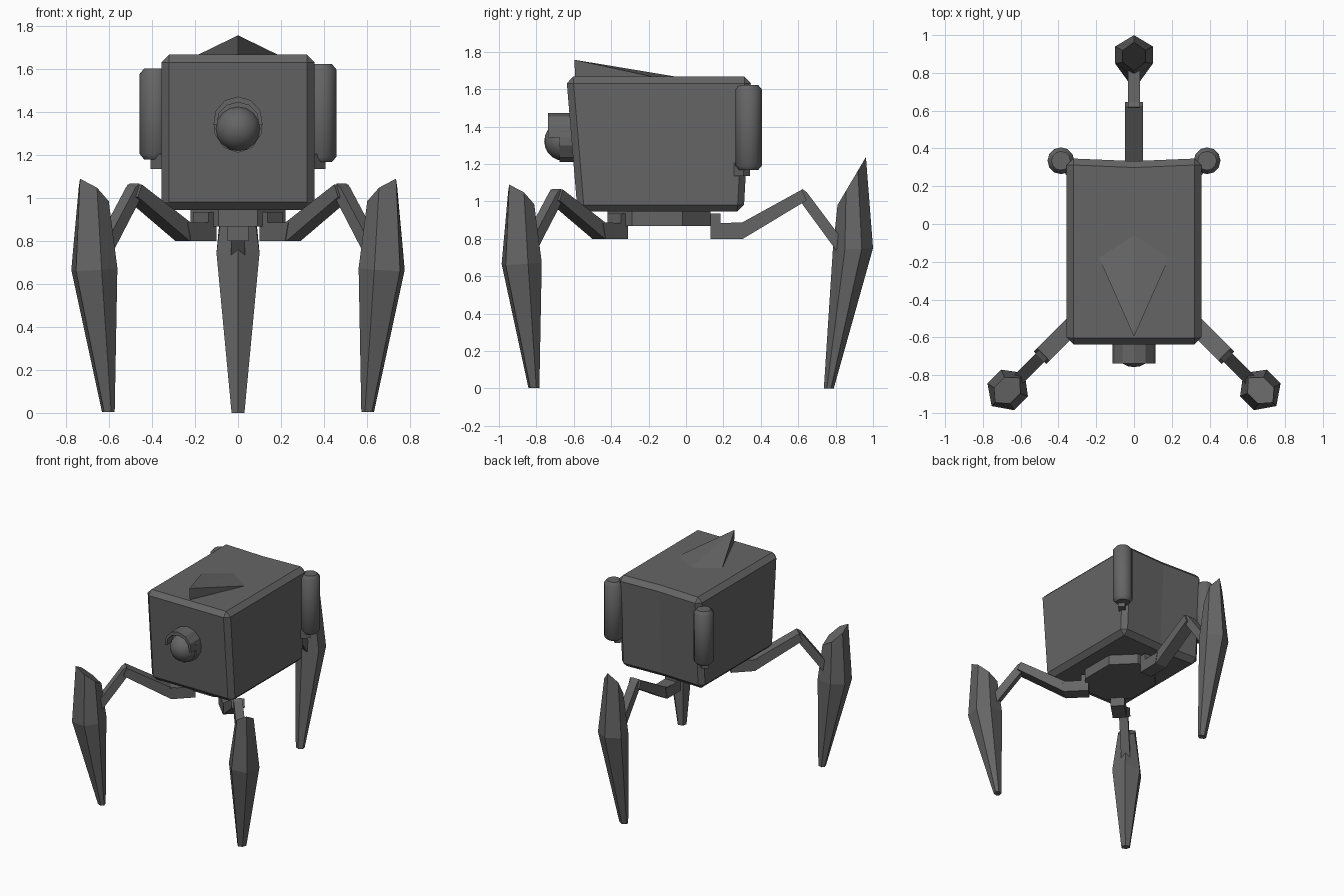
import bpy, bmesh, math
from mathutils import Vector, Matrix

if "Cube" in bpy.data.objects:
    bpy.data.objects.remove(bpy.data.objects["Cube"], do_unlink=True)

GREY = (0.13, 0.13, 0.13, 1)
metal = bpy.data.materials.new("dark grey metal")
metal.use_nodes = True
metal.diffuse_color = GREY
metal.node_tree.nodes["Principled BSDF"].inputs["Base Color"].default_value = GREY


def finish(name, bm, smooth=False, matrix=None):
    if matrix:
        bm.transform(matrix)
    bmesh.ops.recalc_face_normals(bm, faces=bm.faces)
    mesh = bpy.data.meshes.new(name)
    bm.to_mesh(mesh)
    bm.free()
    mesh.materials.append(metal)
    obj = bpy.data.objects.new(name, mesh)
    bpy.context.collection.objects.link(obj)
    if smooth:
        bpy.context.view_layer.objects.active = obj
        bpy.ops.object.select_all(action='DESELECT')
        obj.select_set(True)
        bpy.ops.object.shade_smooth_by_angle(angle=math.radians(40))
    return obj


def loft(name, rings, smooth=False, matrix=None):
    """Skin a stack of equal-length rings and cap both ends."""
    bm = bmesh.new()
    loops = [[bm.verts.new(p) for p in ring] for ring in rings]
    for a, b in zip(loops, loops[1:]):
        for i in range(len(a)):
            j = (i + 1) % len(a)
            bm.faces.new((a[i], a[j], b[j], b[i]))
    bm.faces.new(loops[0])
    bm.faces.new(loops[-1])
    return finish(name, bm, smooth, matrix)


def side_profile(name, points, half, matrix=None):
    """Extrude a (radius, height) outline sideways."""
    return loft(name, [[(r, s * half, z) for r, z in points] for s in (-1, 1)], False, matrix)


def circle(n, rx, ry, phase=0.0):
    return [(rx * math.cos(math.tau * i / n + phase), ry * math.sin(math.tau * i / n + phase))
            for i in range(n)]


# Body: tapered box with chamfered edges and a slightly dished back
bm = bmesh.new()
bmesh.ops.create_cube(bm, size=1)
for v in bm.verts:
    top, back = v.co.z > 0, v.co.y > 0
    y = (0.35 if top else 0.31) if back else (-0.64 if top else -0.58)
    v.co = (math.copysign(0.357, v.co.x), y, 1.667 if top else 0.945)
bmesh.ops.bisect_plane(bm, geom=bm.verts[:] + bm.edges[:] + bm.faces[:],
                       plane_co=(0, 0, 0), plane_no=(1, 0, 0))
for v in bm.verts:
    if abs(v.co.x) < 0.01 and v.co.y > 0:
        v.co.y -= 0.015
body = finish("body", bm)
chamfer = body.modifiers.new("chamfer", 'BEVEL')
chamfer.width = 0.036
chamfer.segments = 1
chamfer.limit_method = 'ANGLE'

# Roof fin: kite-shaped wedge rising to the front
bm = bmesh.new()
low, right, tail, left, peak = [bm.verts.new(p) for p in (
    (0, -0.592, 1.66), (0.185, -0.18, 1.667), (0, -0.06, 1.668),
    (-0.185, -0.18, 1.667), (0, -0.597, 1.757))]
for f in ((low, right, peak), (low, peak, left), (peak, right, tail),
          (peak, tail, left), (low, left, tail, right)):
    bm.faces.new(f)
finish("roof_fin", bm)

# Eye: socket, upper hood and lens
loft("eye_socket", [[(x, y, 1.34 + z) for x, z in circle(10, 0.115, 0.13, math.pi / 2)]
                    for y in (-0.58, -0.675)])
arc = [math.pi * (-0.04 + 1.08 * i / 6) for i in range(7)]
hood = [(0.115 * math.cos(a), 1.355 + 0.117 * math.sin(a)) for a in arc]
hood += [(0.098 * math.cos(a), 1.355 + 0.09 * math.sin(a)) for a in reversed(arc)]
loft("eye_hood", [[(x, y, z) for x, z in hood] for y in (-0.6, -0.738)])
bm = bmesh.new()
bmesh.ops.create_uvsphere(bm, u_segments=16, v_segments=10, radius=0.106)
finish("eye_lens", bm, True, Matrix.Translation((0, -0.652, 1.322)) @ Matrix.Rotation(math.pi / 2, 4, 'X'))

# Side canisters on the rear corners, each with a short bracket
for side, name, low, high in ((1, "left", 1.167, 1.623), (-1, "right", 1.18, 1.602)):
    rings = []
    for radius, z in ((0.05, low), (0.071, low + 0.025), (0.071, high - 0.025), (0.05, high)):
        rings.append([(side * 0.387 + x, 0.335 + y, z) for x, y in circle(12, radius, radius)])
    loft(name + "_canister", rings, True)
    bm = bmesh.new()
    bmesh.ops.create_cube(bm, size=1)
    finish(name + "_canister_bracket", bm, False,
           Matrix.Translation((side * 0.355, 0.29, 1.17)) @ Matrix.Rotation(side * math.pi / 4, 4, 'Z')
           @ Matrix.Diagonal((0.1, 0.05, 0.07, 1)))

# Hip plate under the body
half = [(0.09, -0.42), (0.22, -0.29), (0.22, -0.02), (0.07, 0.13)]
outline = half + [(-x, y) for x, y in reversed(half)]
loft("hip_plate", [[(x, y, z) for x, y in outline] for z in (0.867, 0.95)])


def leg(name, origin, angle, foot_rings):
    """Build one leg outward along +x, then turn it into place."""
    place = Matrix.Translation(origin) @ Matrix.Rotation(angle, 4, 'Z')
    side_profile(name + "_hip", [(0.19, 0.80), (0.36, 0.80), (0.38, 0.885), (0.245, 0.885),
                                 (0.245, 0.935), (0.19, 0.935)], 0.05, place)
    side_profile(name + "_thigh", [(0.34, 0.80), (0.365, 0.80), (0.705, 1.005),
                                   (0.68, 1.063), (0.36, 0.887), (0.30, 0.887)], 0.047, place)
    side_profile(name + "_shin", [(0.66, 1.015), (0.68, 1.067), (0.705, 1.05),
                                  (0.885, 0.81), (0.865, 0.735)], 0.032, place)
    # Six-sided blade foot: inner ridge, two flanks, outer ridge
    rings = []
    for inner, z_in, outer, z_out, w in foot_rings:
        ring = []
        for t, s in ((0, 0), (0.3, 1), (0.72, 1), (1, 0), (0.72, -1), (0.3, -1)):
            ring.append((inner + (outer - inner) * t, s * w, z_in + (z_out - z_in) * t))
        rings.append(ring)
    loft(name + "_foot", rings, False, place)


front_foot = [(0.825, 0.003, 0.88, 0.003, 0.03), (0.82, 0.68, 1.066, 0.66, 0.1),
              (0.855, 0.94, 1.04, 1.09, 0.06)]
rear_foot = [(0.797, 0.0, 0.85, 0.0, 0.03), (0.845, 0.74, 1.06, 0.75, 0.1),
             (0.87, 0.98, 1.022, 1.237, 0.06)]
leg("front_left_leg", (0, -0.21, 0), -math.pi / 4, front_foot)
leg("front_right_leg", (0, -0.21, 0), -3 * math.pi / 4, front_foot)
leg("rear_leg", (0, -0.06, 0), math.pi / 2, rear_foot)
